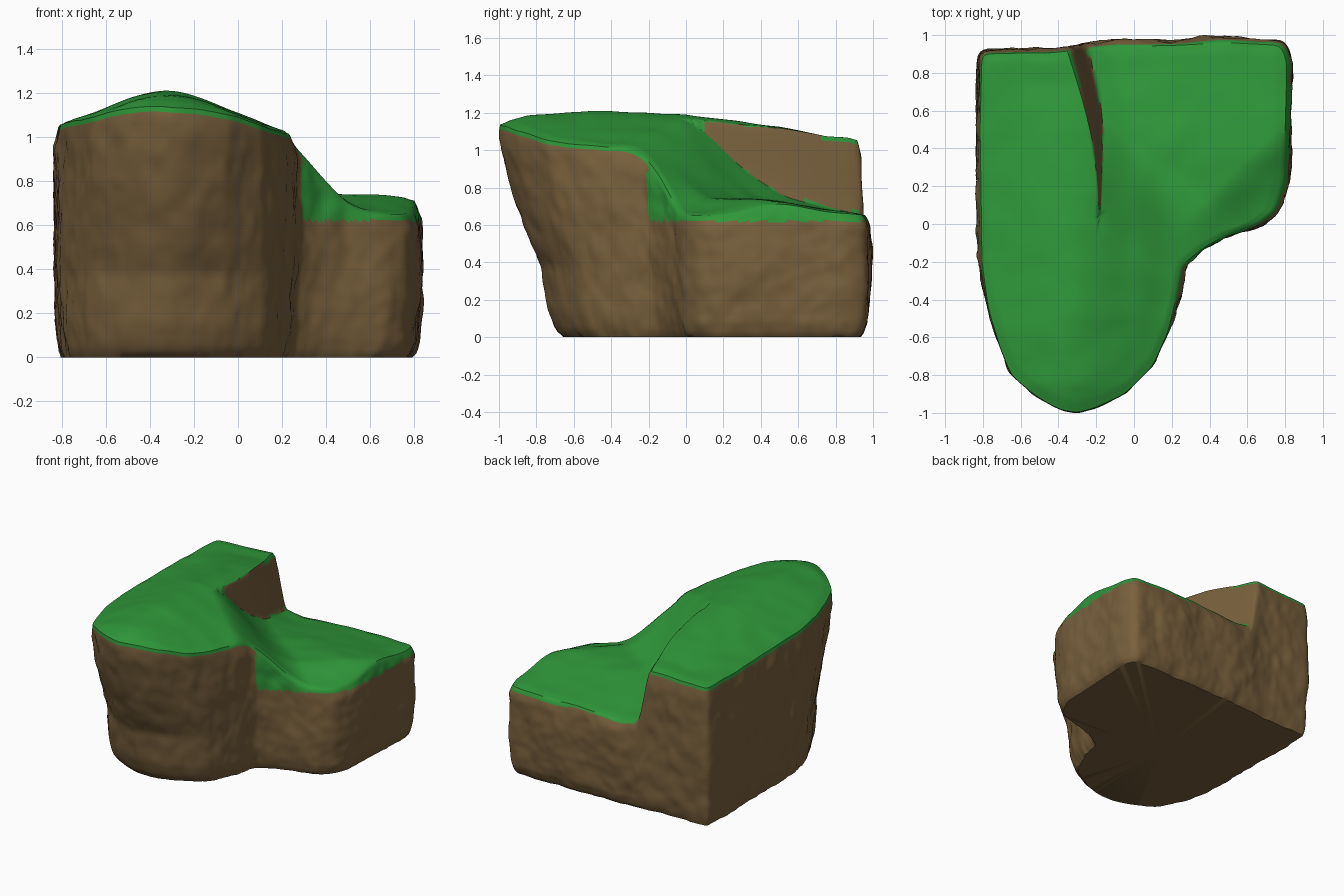
import bpy, bmesh, math
from mathutils import Vector, noise

if "Cube" in bpy.data.objects:
    bpy.data.objects.remove(bpy.data.objects["Cube"])

CENTER = Vector((-0.17, 0.06))

# Outline of the grass edge, clockwise from the back left corner
OUTLINE = [(-0.805, 0.90), (-0.6, 0.905), (-0.45, 0.905), (-0.12, 0.94), (0.2, 0.945), (0.5, 0.96), (0.78, 0.945),
           (0.81, 0.85), (0.80, 0.5), (0.79, 0.22), (0.74, 0.07), (0.65, 0.0), (0.5, -0.05),
           (0.36, -0.13), (0.25, -0.22), (0.22, -0.4), (0.18, -0.57), (0.1, -0.75), (-0.05, -0.9),
           (-0.2, -0.97), (-0.3, -1.0), (-0.4, -0.98), (-0.52, -0.91), (-0.65, -0.8), (-0.71, -0.65),
           (-0.77, -0.45), (-0.805, -0.2), (-0.81, 0.2), (-0.815, 0.5)]


def smooth(a, b, v):
    t = min(1, max(0, (v - a) / (b - a)))
    return t * t * (3 - 2 * t)


def lookup(table, v):
    for (a, fa), (b, fb) in zip(table, table[1:]):
        if v <= b:
            return fa + (fb - fa) * max(0, (v - a) / (b - a))
    return table[-1][1]


def resample(points):
    out = []
    for i, p in enumerate(points):
        a, b = Vector(p), Vector(points[(i + 1) % len(points)])
        near_cliff = a.y > 0.85 and a.x == -0.45
        n = max(1, round((b - a).length / (0.008 if near_cliff else 0.02)))
        out += [a.lerp(b, k / n) for k in range(n)]
    for _ in range(4):
        out = [(out[i - 1] + out[i] * 2 + out[(i + 1) % len(out)]) / 4 for i in range(len(out))]
    return out


# Ground height: high ridge on the left, low shelf on the right, ramp and cliff between
RIDGE = [(-1, 0.1), (-0.85, 0.14), (-0.5, 0.165), (0, 0.145), (0.5, 0.08), (0.75, 0.03), (0.95, 0.015)]


def cliff_x(y):
    v = max(0, (y - 0.08) / 0.82)
    return -0.165 - 0.125 * v * v


def height(x, y):
    high = 1.045 + lookup(RIDGE, y) * math.exp(-((x + 0.33) / 0.34) ** 2) - 0.03 * smooth(0.0, 0.25, x)
    low = 0.66 + 0.08 * (1 - smooth(0.3, 1.0, y)) * (1 - smooth(0.25, 0.65, x - y))
    low -= 0.025 * (1 - smooth(-0.25, 0.3, x)) * smooth(0.5, 0.9, y)
    half = 0.025 + 0.03 * smooth(0.1, 0.9, y)
    q = x - cliff_x(y)
    on_cliff = 1 - smooth(-half, half, q)
    low += 0.03 * (1 - smooth(0, 0.2, q)) * smooth(0.2, 0.5, y)
    on_ramp = 1 - smooth(-0.1, 0.42, (x + 0.15) * 0.6 + (y - 0.05) * 0.8)
    return low + (high - low) * max(on_cliff, on_ramp)


# Earth wall: bulge along its height and undercut front
BULGE = [(0, -0.025), (0.03, -0.008), (0.12, 0.012), (0.4, 0.03), (0.7, 0.032), (0.9, 0.025), (0.97, 0.012), (1, 0)]
UNDERCUT = [(0, 0.67), (0.04, 0.71), (0.15, 0.74), (0.38, 0.765), (0.5, 0.82), (0.65, 0.88),
            (0.8, 0.935), (1.0, 0.985), (1.1, 1.0)]


def lumps(p):
    big = noise.noise(Vector((p.x * 4, p.y * 4, p.z * 3)))
    small = noise.noise(Vector((p.x * 11, p.y * 11, p.z * 8)) + Vector((5, 2, 8)))
    tiny = noise.noise(Vector((p.x * 22, p.y * 22, p.z * 16)) + Vector((1, 7, 3)))
    return 0.013 * big + 0.01 * small + 0.005 * tiny


ring = resample(OUTLINE)
N = len(ring)
bm = bmesh.new()
RINGS, LAYERS = 44, 40

# Grass top rings, from the edge inward
top = []
for k in range(RINGS):
    r = 1 - k / RINGS
    row = []
    for p in ring:
        q = CENTER + (p - CENTER) * r
        if q.y > 0.08:
            line = -0.165 - 0.125 * (q.y - 0.08) / 0.82
            q.x += 0.031 * math.sin(math.pi * r) * math.exp(-((q.x - line) / 0.2) ** 2)
        z = height(q.x, q.y) - 0.01 * smooth(0.94, 1.0, r)
        z += 0.006 * noise.noise(Vector((q.x * 6, q.y * 6, 3)))
        row.append(bm.verts.new((q.x, q.y, z)))
    top.append(row)
peak = bm.verts.new((CENTER.x, CENTER.y, height(CENTER.x, CENTER.y)))

# Earth wall rings, from the grass edge down
wall = [top[0]]
for j in range(1, LAYERS + 1):
    t = 1 - (j / LAYERS) ** 1.05
    row = []
    for i, p in enumerate(ring):
        d = (ring[(i + 3) % N] - ring[i - 3]).normalized()
        out = Vector((-d.y, d.x))
        z = top[0][i].co.z * t
        amount = lookup(BULGE, t) * (1 - 0.5 * smooth(0.2, 0.8, -p.y)) * (0.7 + 0.3 * smooth(-0.7, 0.0, p.x))
        amount += lumps(Vector((p.x, p.y, z))) * smooth(1.0, 0.9, t)
        q = p + out * amount
        if q.y < 0:
            front = lookup(UNDERCUT, z)
            q.y *= front + (1 - front) * smooth(0.9, 1.0, t)
        row.append(bm.verts.new((q.x, q.y, z)))
    wall.append(row)
base = bm.verts.new((CENTER.x, CENTER.y, 0))

for rows in (top, wall):
    for a, b in zip(rows, rows[1:]):
        for i in range(N):
            j = (i + 1) % N
            bm.faces.new((a[i], a[j], b[j], b[i]))
for tip, row in ((peak, top[-1]), (base, wall[-1])):
    for i in range(N):
        bm.faces.new((row[i], row[(i + 1) % N], tip))
bmesh.ops.recalc_face_normals(bm, faces=bm.faces[:])

# Grass on gentle ground, a thin lip of the wall and the steep right bank; earth elsewhere
top_verts = {v for row in top for v in row} | {peak}
lip = {v for row in wall[:2] for v in row}
for f in bm.faces:
    f.smooth = True
    c = f.calc_center_median()
    if all(v in top_verts for v in f.verts):
        near_cliff = c.y > 0.1 and abs(c.x - cliff_x(c.y)) < 0.09
        grass = not (near_cliff and f.normal.z < 0.5)
    else:
        bank = c.x > 0.29 and c.z > 0.62
        grass = bank or all(v in lip for v in f.verts) and not (-0.36 < c.x < -0.23 and c.y > 0.8)
    f.material_index = 0 if grass else 1

mesh = bpy.data.meshes.new("grassy_cliff")
bm.to_mesh(mesh)
bm.free()
for name, color in (("grass green", (0.028, 0.31, 0.042, 1)), ("earth brown", (0.19, 0.118, 0.046, 1))):
    mat = bpy.data.materials.new(name)
    mat.diffuse_color = color
    mat.use_nodes = True
    mat.node_tree.nodes["Principled BSDF"].inputs["Base Color"].default_value = mat.diffuse_color
    mesh.materials.append(mat)
obj = bpy.data.objects.new("grassy_cliff", mesh)
bpy.context.collection.objects.link(obj)
bpy.context.view_layer.objects.active = obj
obj.select_set(True)
bpy.ops.object.shade_smooth_by_angle(angle=math.radians(45))
